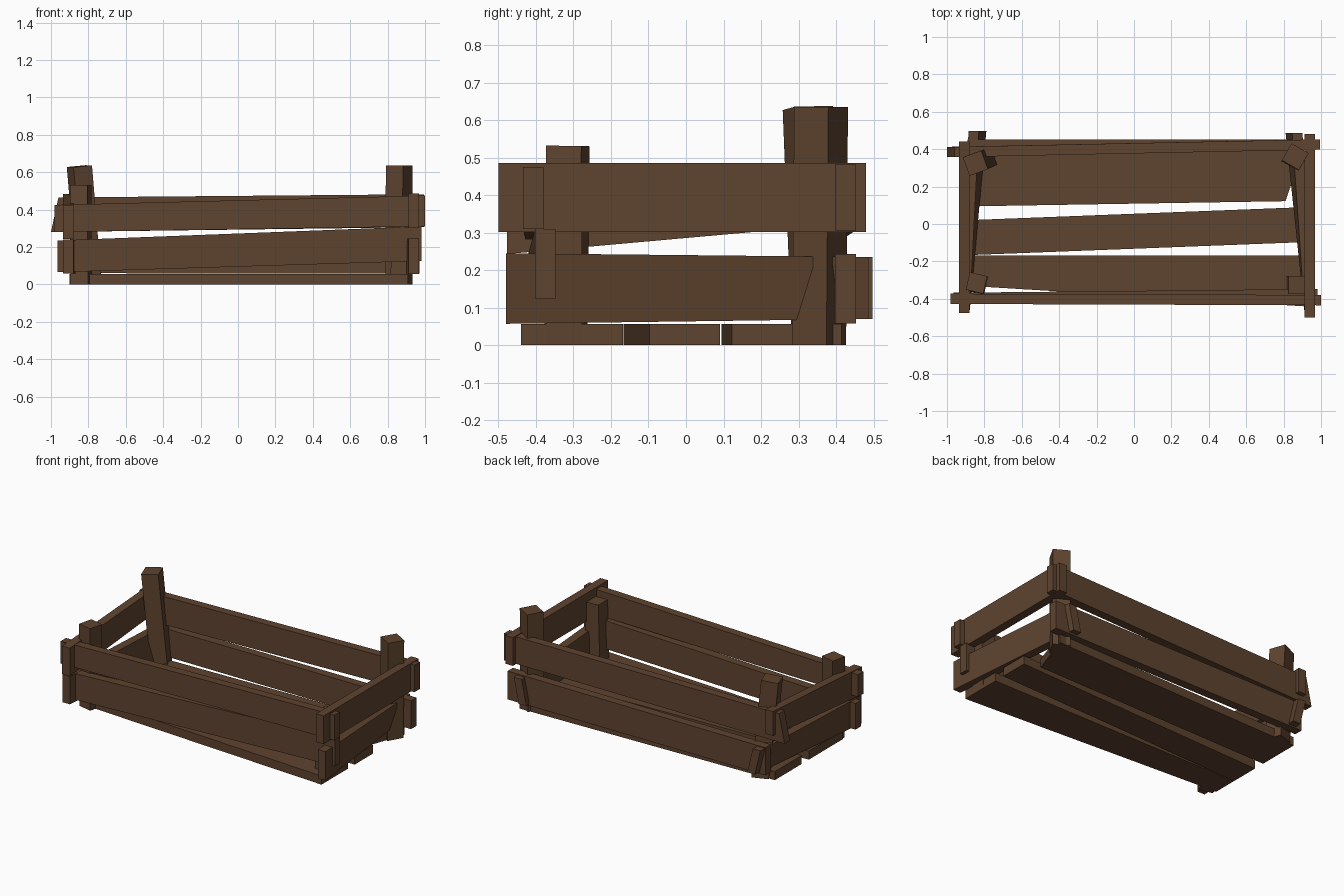
import bpy, math
from mathutils import Vector

if "Cube" in bpy.data.objects:
    bpy.data.objects.remove(bpy.data.objects["Cube"])

wood = bpy.data.materials.new("dark brown wood")
wood.diffuse_color = (0.112, 0.056, 0.028, 1)
wood.use_nodes = True
wood.node_tree.nodes["Principled BSDF"].inputs["Base Color"].default_value = wood.diffuse_color


def solid(name, end_a, end_b):
    """Box-like solid between two four-cornered ends."""
    me = bpy.data.meshes.new(name)
    faces = [(3, 2, 1, 0), (4, 5, 6, 7)]
    faces += [(i, (i + 1) % 4, (i + 1) % 4 + 4, i + 4) for i in range(4)]
    me.from_pydata(list(end_a) + list(end_b), [], faces)
    me.materials.append(wood)
    ob = bpy.data.objects.new(name, me)
    bpy.context.collection.objects.link(ob)
    bpy.context.view_layer.objects.active = ob
    bpy.ops.object.select_all(action='DESELECT')
    ob.select_set(True)
    bpy.ops.object.mode_set(mode='EDIT')
    bpy.ops.mesh.select_all(action='SELECT')
    bpy.ops.mesh.normals_make_consistent(inside=False)
    bpy.ops.object.mode_set(mode='OBJECT')


def plank(name, axis, a, b, thick=0.055):
    """Upright plank; each end = (along, across, z0, z1, top shift across, top shift along)."""
    def corners(e):
        p, c, z0, z1, roll, shear = (list(e) + [0, 0])[:6]
        h = thick / 2
        pts = [(p, c - h, z0), (p, c + h, z0),
               (p + shear, c + roll + h, z1), (p + shear, c + roll - h, z1)]
        return pts if axis == 'x' else [(q[1], q[0], q[2]) for q in pts]
    solid(name, corners(a), corners(b))


def floor_plank(name, outline, t=0.056):
    solid(name, [(x, y, 0) for x, y in outline], [(x, y, t) for x, y in outline])


def post(name, bottom, top, size, twist):
    """Square post whose top is cut square to its lean."""
    a, b = Vector(bottom), Vector(top)
    d = b - a
    ring = []
    for i in range(4):
        t = math.radians(twist + 45 + 90 * i)
        ring.append(Vector((math.cos(t), math.sin(t), 0)) * size / math.sqrt(2))
    top_ring = [b + r - Vector((0, 0, (r.x * d.x + r.y * d.y) / d.z)) for r in ring]
    solid(name, [a + r for r in ring], top_ring)


# Floor boards
floor_plank("floor_board_back", [(-0.9, 0.094), (0.81, 0.122), (0.91, 0.415), (-0.9, 0.37)])
floor_plank("floor_board_middle", [(-0.9, -0.167), (0.91, -0.097), (0.91, 0.09), (-0.9, 0.02)])
floor_plank("floor_board_front", [(-0.9, -0.33), (0.91, -0.44), (0.91, -0.168), (-0.9, -0.168)])

# Long side planks, front and back
plank("front_plank_upper", 'x', (-0.98, -0.40, 0.28, 0.425), (1.0, -0.407, 0.31, 0.475))
plank("front_plank_lower", 'x', (-0.965, -0.395, 0.065, 0.235), (0.98, -0.375, 0.125, 0.31))
plank("back_plank_upper", 'x', (-1.0, 0.385, 0.28, 0.465, 0, 0.04), (0.995, 0.425, 0.306, 0.482))
plank("back_plank_lower", 'x', (-0.89, 0.425, 0.06, 0.24), (0.97, 0.425, 0.058, 0.243))

# Short end planks, left and right
plank("left_plank_upper", 'y', (-0.477, -0.907, 0.243, 0.425), (0.44, -0.907, 0.325, 0.483))
plank("left_plank_lower", 'y', (-0.475, -0.907, 0.058, 0.24), (0.497, -0.817, 0.07, 0.235, -0.04))
plank("right_plank_upper", 'y', (-0.5, 0.94, 0.302, 0.486), (0.48, 0.94, 0.302, 0.486))
plank("right_plank_lower", 'y', (-0.48, 0.94, 0.057, 0.245), (0.487, 0.838, 0.07, 0.235, 0.035))

# Corner posts
post("post_back_left", (-0.795, 0.35, 0), (-0.848, 0.325, 0.632), 0.105, 20)
post("post_back_right", (0.86, 0.355, 0), (0.862, 0.36, 0.635), 0.105, -30)
post("post_front_left", (-0.838, -0.32, 0), (-0.842, -0.315, 0.531), 0.096, -13)
post("post_front_right", (0.862, -0.325, 0), (0.875, -0.325, 0.43), 0.096, 0)
